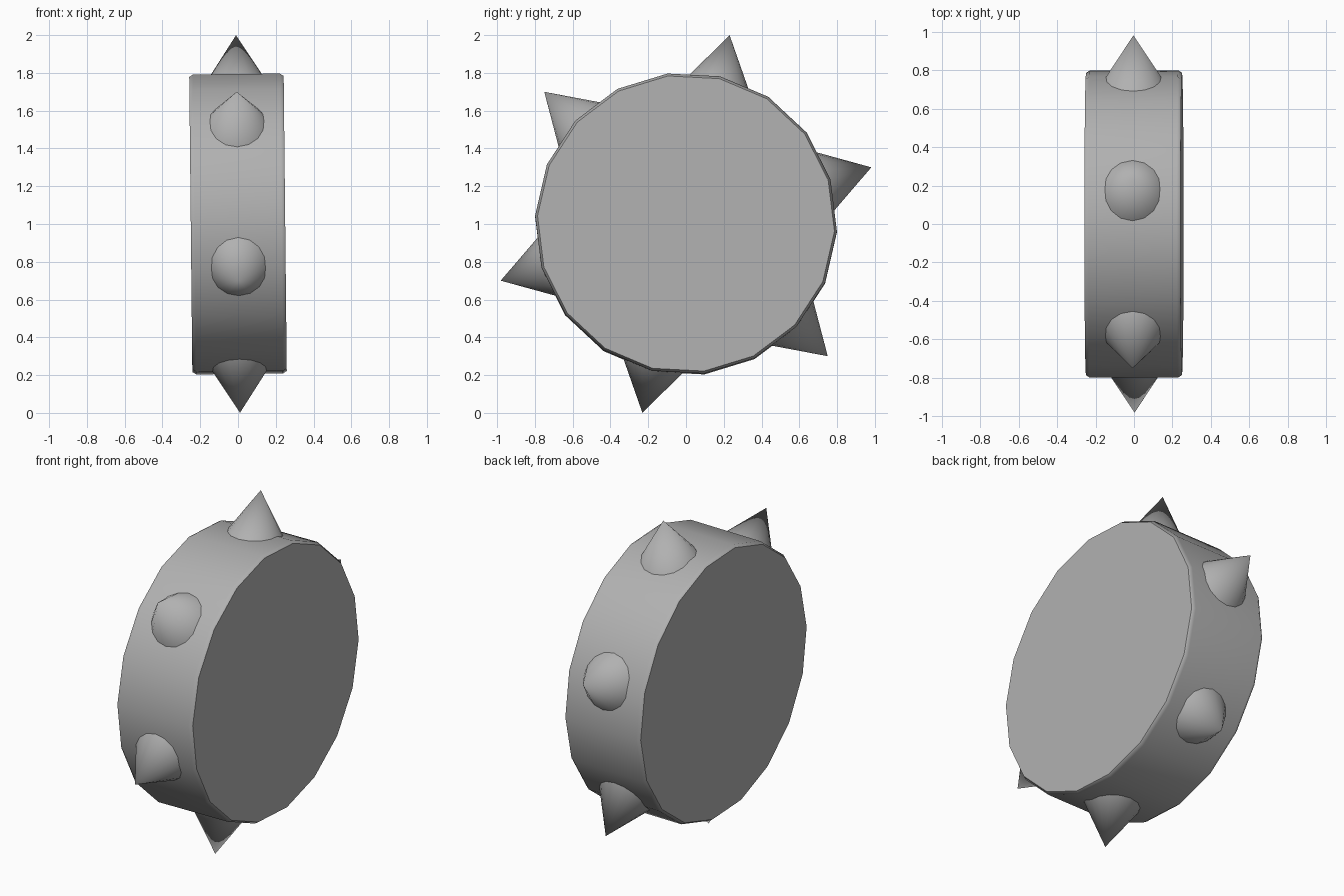
import bpy
import bmesh
from math import radians, sin, cos
from mathutils import Matrix, Vector

if "Cube" in bpy.data.objects:
    bpy.data.objects.remove(bpy.data.objects["Cube"])

START = radians(17)                      # angle of the first rim corner and first spike
CENTRE = Vector((0, 0, 1))
TILT = Matrix.Rotation(radians(-0.6), 4, 'Y')   # the wheel leans very slightly

grey = bpy.data.materials.new("dark_grey")
grey.diffuse_color = (0.44, 0.44, 0.44, 1)
grey.use_nodes = True
grey.node_tree.nodes["Principled BSDF"].inputs["Base Color"].default_value = grey.diffuse_color


def place(obj, local, angle):
    obj.matrix_world = Matrix.Translation(CENTRE) @ TILT @ local
    obj.data.materials.append(grey)
    bpy.ops.object.shade_smooth_by_angle(angle=radians(angle))


# Wheel body: 18-sided drum lying along x
RIM_W, RIM_IN = 0.02, 0.013
bpy.ops.mesh.primitive_cylinder_add(vertices=18, radius=0.8, depth=0.5 - 2 * RIM_W)
wheel = bpy.context.object
wheel.name = "wheel"

# Narrow chamfer on both rims: push each cap out and shrink it a little
bm = bmesh.new()
bm.from_mesh(wheel.data)
for cap in [f for f in bm.faces if len(f.verts) == 18]:
    out = cap.normal * RIM_W
    new = bmesh.ops.extrude_discrete_faces(bm, faces=[cap])["faces"][0]
    bmesh.ops.translate(bm, vec=out, verts=new.verts)
    k = 1 - RIM_IN / 0.8
    bmesh.ops.scale(bm, vec=(k, k, 1), verts=new.verts)
bm.to_mesh(wheel.data)
bm.free()

# Cylinder corners start on local y, which maps to world y before turning to START
to_x_axis = Matrix(((0, 0, 1, 0), (1, 0, 0, 0), (0, 1, 0, 0), (0, 0, 0, 1)))
place(wheel, Matrix.Rotation(START - radians(90), 4, 'X') @ to_x_axis, 40)
weighted = wheel.modifiers.new("even_shading", 'WEIGHTED_NORMAL')
weighted.keep_sharp = True

# Spikes: six cones around the rim, bases sunk into the drum
TIP, BASE, RADIUS = 1.026, 0.726, 0.19
for i in range(6):
    a = START + radians(60 * i)
    bpy.ops.mesh.primitive_cone_add(vertices=16, radius1=RADIUS, radius2=0, depth=TIP - BASE)
    spike = bpy.context.object
    spike.name = f"spike_{i + 1}"
    mid = (TIP + BASE) / 2
    local = Matrix.Translation((0, mid * cos(a), mid * sin(a))) @ Matrix.Rotation(a - radians(90), 4, 'X')
    place(spike, local, 35)
